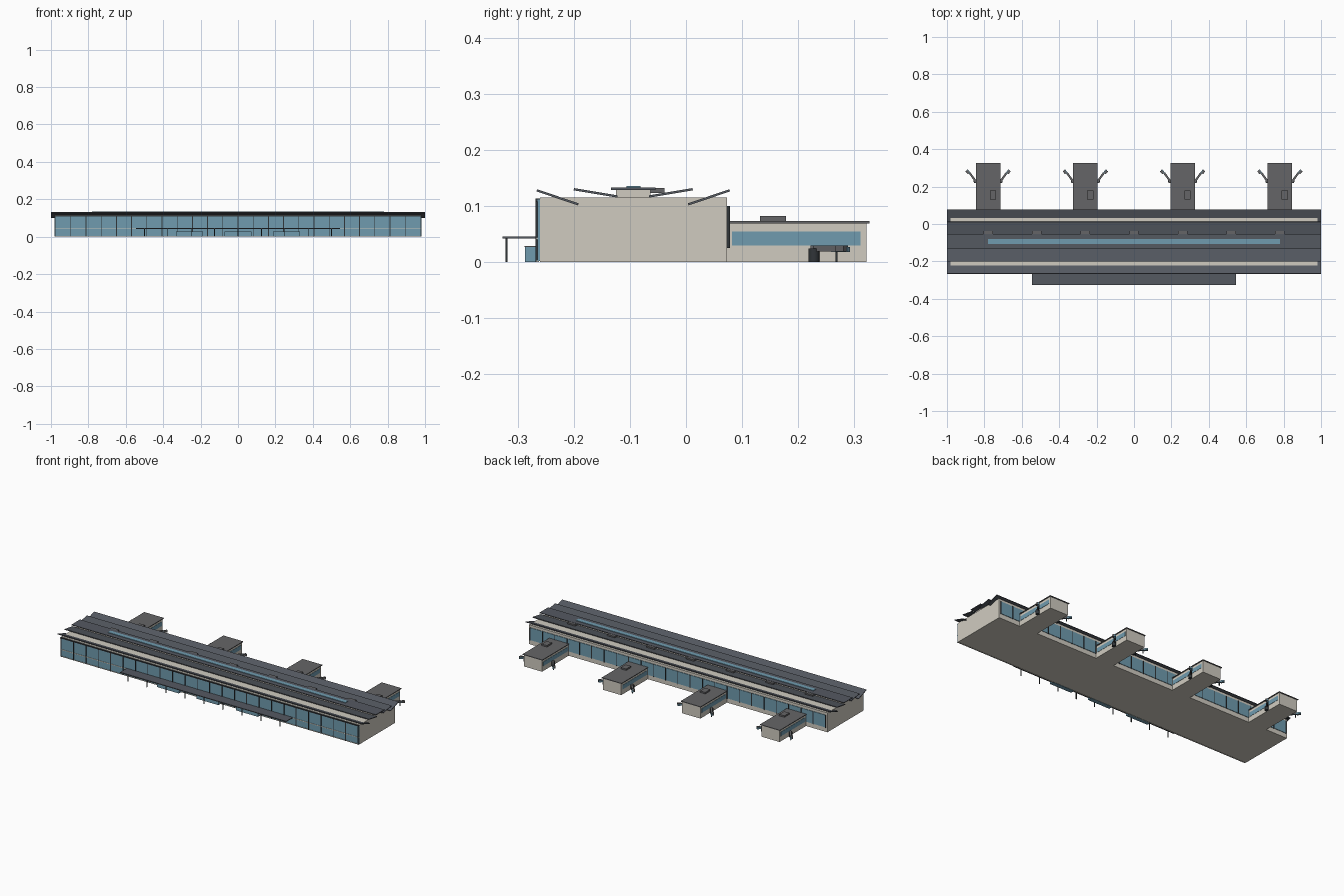
import bpy, math
from mathutils import Vector, Matrix

if "Cube" in bpy.data.objects:
    bpy.data.objects.remove(bpy.data.objects["Cube"])


def mat(name, r, g, b):
    m = bpy.data.materials.new(name)
    m.diffuse_color = (r, g, b, 1)
    m.use_nodes = True
    m.node_tree.nodes["Principled BSDF"].inputs["Base Color"].default_value = m.diffuse_color
    return m


CREAM = mat("cream_wall", .63, .60, .53)
GLASS = mat("blue_glass", .16, .33, .43)
ROOF = mat("slate_roof", .09, .10, .12)
FLAT = mat("grey_roof", .13, .13, .135)
DARK = mat("dark_metal", .03, .035, .04)


def obj(name, verts, faces, m):
    me = bpy.data.meshes.new(name)
    me.from_pydata(verts, [], faces)
    me.materials.append(m)
    o = bpy.data.objects.new(name, me)
    bpy.context.collection.objects.link(o)
    return o


BOX_FACES = [(0, 1, 3, 2), (4, 6, 7, 5), (0, 4, 5, 1), (2, 3, 7, 6), (0, 2, 6, 4), (1, 5, 7, 3)]


def box(name, x, y, z, m):
    """Box from (min, max) ranges on each axis."""
    return obj(name, [(a, b, c) for a in x for b in y for c in z], BOX_FACES, m)


def beam(name, a, b, w, z, m):
    """Upright-sided box running between two plan points."""
    a, b = Vector(a), Vector(b)
    n = (b - a).normalized()
    s = Vector((-n.y, n.x)) * w / 2
    pts = [a - s, a + s, b - s, b + s]
    return obj(name, [(p.x, p.y, c) for p in pts for c in z], BOX_FACES, m)


def cylinder(name, x, y, r, z0, z1, m, n=16):
    bpy.ops.mesh.primitive_cylinder_add(vertices=n, radius=r, depth=z1 - z0,
                                        location=(x, y, (z0 + z1) / 2))
    o = bpy.context.object
    o.name = name
    o.data.materials.append(m)
    bpy.ops.object.shade_smooth_by_angle()


def roof_slab(name, y0, z0, y1, z1, t=.004):
    """Sloping roof blade running the full building length."""
    d = Vector((y1 - y0, z1 - z0)).normalized()
    n = Vector((-d.y, d.x)) * t / 2
    a, b = Vector((y0, z0)), Vector((y1, z1))
    return obj(name, [(x, p.x, p.y) for x in (-1, 1) for p in (a - n, a + n, b - n, b + n)],
               BOX_FACES, ROOF)


# Main hall
box("main_hall", (-.98, .98), (-.26, .073), (0, .115), CREAM)

# Butterfly roof blades, mirrored about the ridge line
RIDGE = -.094
for side, tag in ((-1, "front"), (1, "rear")):
    for part, o0, z0, o1, z1 in (("outer", .172, .128, .098, .103), ("inner", .106, .130, .028, .117)):
        ends = sorted([(RIDGE + side * o0, z0), (RIDGE + side * o1, z1)])
        roof_slab(f"{tag}_{part}_roof", *ends[0], *ends[1])
roof_slab("central_roof", -.134, .131, -.054, .131)
box("roof_ridge_core", (-.97, .97), (-.125, -.063), (.114, .130), CREAM)
box("ridge_skylight", (-.78, .78), (-.106, -.081), (.132, .136), GLASS)
for i in range(7):
    x = (i - 3) * .26
    box("roof_plant_unit", (x - .025, x + .025), (-.068, -.038), (.123, .132), FLAT)

# Front curtain wall
box("front_glazing", (-.98, .98), (-.265, -.259), (.002, .112), GLASS)
for i in range(25):
    x = -.975 + i * 1.95 / 24
    box("front_mullion", (x - .002, x + .002), (-.268, -.262), (0, .112), DARK)
box("front_transom", (-.98, .98), (-.267, -.262), (.040, .044), CREAM)
box("front_top_rail", (-.98, .98), (-.268, -.260), (.108, .113), DARK)
box("front_sill", (-.98, .98), (-.267, -.262), (0, .004), CREAM)

# Entrance canopy, posts and vestibules
box("entrance_canopy", (-.545, .545), (-.327, -.262), (.042, .046), ROOF)
for i in range(9):
    x = (i - 4) * .125
    box("canopy_post", (x - .002, x + .002), (-.322, -.318), (0, .042), DARK)
for x in (-.26, 0, .26):
    box("entrance_vestibule", (x - .072, x + .072), (-.287, -.262), (0, .027), GLASS)
    box("vestibule_roof", (x - .074, x + .074), (-.288, -.262), (.027, .029), FLAT)

# Rear window band
box("rear_glazing", (-.97, .97), (.072, .076), (.027, .100), GLASS)
for i in range(25):
    x = -.97 + i * 1.94 / 24
    box("rear_mullion", (x - .002, x + .002), (.073, .078), (.025, .100), DARK)

# Gate piers with mirrored boarding bridges
for cx in (-.78, -.26, .26, .78):
    box("pier_body", (cx - .060, cx + .060), (.07, .322), (0, .069), CREAM)
    box("pier_roof", (cx - .065, cx + .065), (.072, .327), (.069, .073), FLAT)
    box("pier_roof_unit", (cx + .009, cx + .043), (.132, .178), (.073, .082), FLAT)
    for s in (-1, 1):
        box("pier_window", sorted((cx + s * .058, cx + s * .0615)), (.082, .311), (.030, .055), GLASS)

        def at(ox, y):
            return (cx + s * ox, y)
        cylinder("bridge_rotunda", *at(.068, .228), .010, 0, .024, DARK)
        beam("bridge_link", at(.056, .228), at(.072, .228), .012, (.019, .030), FLAT)
        beam("bridge_tunnel", at(.066, .228), at(.098, .272), .011, (.019, .030), FLAT)
        beam("bridge_outer_tunnel", at(.090, .261), at(.112, .290), .009, (.018, .027), GLASS)
        beam("bridge_head", at(.104, .270), at(.116, .285), .013, (.019, .030), FLAT)
        box("bridge_leg", (cx + s * .096 - .002, cx + s * .096 + .002), (.266, .270), (0, .020), DARK)

# Consistent outward normals
import bmesh
for o in bpy.data.objects:
    bm = bmesh.new()
    bm.from_mesh(o.data)
    bmesh.ops.recalc_face_normals(bm, faces=bm.faces)
    bm.to_mesh(o.data)
    bm.free()
